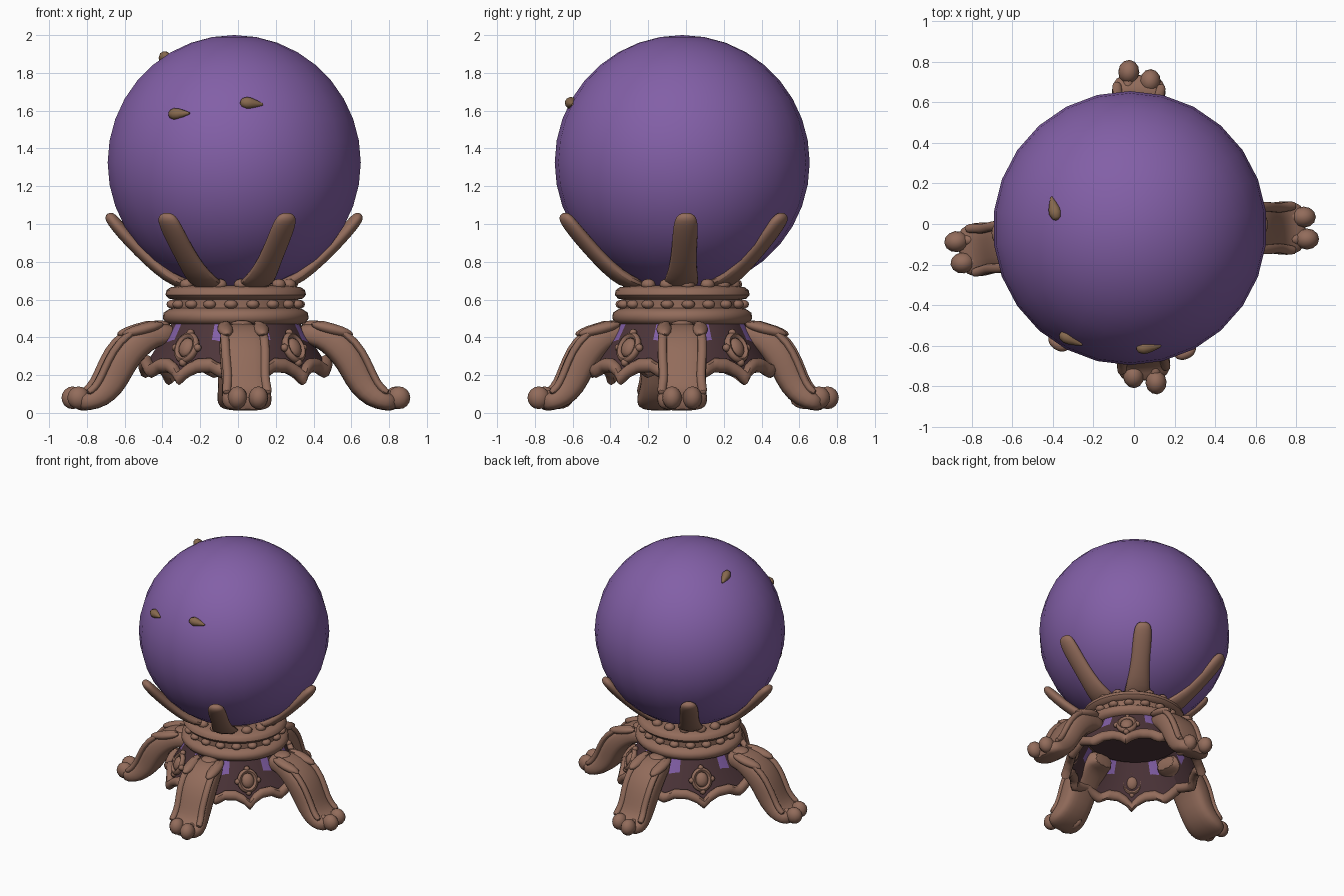
import bpy, bmesh, math
from mathutils import Vector, Matrix

if "Cube" in bpy.data.objects:
    bpy.data.objects.remove(bpy.data.objects["Cube"])

def material(name, rgb):
    m = bpy.data.materials.new(name)
    m.diffuse_color = (*rgb, 1)
    m.use_nodes = True
    m.node_tree.nodes["Principled BSDF"].inputs["Base Color"].default_value = m.diffuse_color
    return m

PURPLE = material("purple_glass", (0.225, 0.115, 0.385))
BROWN = material("carved_brown", (0.29, 0.15, 0.105))
DARK = material("dark_panel", (0.075, 0.036, 0.042))
OLIVE = material("olive_brown", (0.24, 0.14, 0.075))

BASE = Vector((-0.012, -0.02, 0))
BALL, BALL_R = Vector((-0.02, -0.02, 1.325)), 0.675
UP = Vector((0, 0, 1))

def finish(bm, name, mats, subdiv=0, angle=50):
    me = bpy.data.meshes.new(name)
    bm.to_mesh(me)
    bm.free()
    ob = bpy.data.objects.new(name, me)
    bpy.context.collection.objects.link(ob)
    for m in mats:
        me.materials.append(m)
    if subdiv:
        ob.modifiers.new("soften", 'SUBSURF').levels = subdiv
        ob.modifiers["soften"].render_levels = subdiv
    bpy.ops.object.select_all(action='DESELECT')
    ob.select_set(True)
    bpy.context.view_layer.objects.active = ob
    bpy.ops.object.shade_smooth_by_angle(angle=math.radians(angle))
    return ob

def frame(pos, x, y, z):
    m = Matrix((x, y, z)).transposed().to_4x4()
    m.translation = pos
    return m

def blob(bm, mat, size, seg=12, rings=8):
    bmesh.ops.create_uvsphere(bm, u_segments=seg, v_segments=rings, radius=1,
                              matrix=mat @ Matrix.Diagonal((*size, 1)))

def circle(n):
    return [2 * math.pi * k / n for k in range(n)]

def skin(bm, rings, closed=False):
    """Join vertex rings into a tube, capped unless it closes on itself."""
    rows = [[bm.verts.new(p) for p in r] for r in rings]
    n = len(rows[0])
    pairs = list(zip(rows, rows[1:])) + ([(rows[-1], rows[0])] if closed else [])
    for a, b in pairs:
        for i in range(n):
            bm.faces.new((a[i], a[(i + 1) % n], b[(i + 1) % n], b[i]))
    if not closed:
        bm.faces.new(rows[0][::-1])
        bm.faces.new(rows[-1])
    bmesh.ops.recalc_face_normals(bm, faces=bm.faces)

def axes(ang):
    return (Vector((math.cos(ang), math.sin(ang), 0)),
            Vector((-math.sin(ang), math.cos(ang), 0)))

def normals(path):
    """Outward side of a path in the radius-height plane."""
    out = []
    for i in range(len(path)):
        a, b = path[max(i - 1, 0)], path[min(i + 1, len(path) - 1)]
        out.append(Vector((-(b[1] - a[1]), b[0] - a[0])).normalized())
    return out

def rib(bm, path, ang, centre, scale=1, power=1.0, sides=12):
    """Sweep rounded sections along (radius, height, half width, half depth, shift)."""
    out, lat = axes(ang)
    rings = []
    for (r, z, w, d, s), n in zip(path, normals(path)):
        c = centre + out * r * scale + UP * z + lat * s
        nv = out * n.x + UP * n.y
        ring = []
        for k in range(sides):
            t = 2 * math.pi * (k + 0.5) / sides
            u, v = math.cos(t), math.sin(t)
            ring.append(c + lat * w * math.copysign(abs(u) ** power, u)
                        + nv * d * math.copysign(abs(v) ** power, v))
        rings.append(ring)
    skin(bm, rings)

# Glass ball
bm = bmesh.new()
bmesh.ops.create_uvsphere(bm, u_segments=26, v_segments=18, radius=BALL_R,
                          matrix=Matrix.Translation(BALL))
finish(bm, "ball", [PURPLE])

# Teardrops lying on the ball: position, direction of the tip
drops = [((-0.315, -0.57, 1.585), (1, 0, -0.15)), ((0.07, -0.61, 1.64), (1, 0, -0.05)),
         ((-0.395, 0.075, 1.88), (-0.45, 1, 0))]
bm = bmesh.new()
for pos, tip in drops:
    n = (Vector(pos) - BALL).normalized()
    t = Vector(tip)
    t = (t - n * t.dot(n)).normalized()
    s = n.cross(t)
    c = BALL + n * (BALL_R - 0.003)
    rings = []
    for x, r in ((-0.058, 0.008), (-0.05, 0.022), (-0.025, 0.032), (0, 0.029),
                 (0.03, 0.019), (0.064, 0.005)):
        rings.append([c + t * x + (s * math.cos(a) + n * math.sin(a)) * r for a in circle(10)])
    skin(bm, rings)
finish(bm, "teardrops", [OLIVE])

# Turned collar, slightly narrower front to back
def collar_point(a, r, z):
    return BASE + Vector((0.985 * r * math.cos(a), 0.945 * r * math.sin(a), z))

profile = [(0.33, 0.465), (0.375, 0.475), (0.392, 0.50), (0.388, 0.53), (0.36, 0.548),
           (0.335, 0.555), (0.335, 0.60), (0.36, 0.605), (0.378, 0.625), (0.372, 0.65),
           (0.35, 0.665), (0.28, 0.675), (0.2, 0.67), (0.25, 0.60), (0.27, 0.48)]
bm = bmesh.new()
skin(bm, [[collar_point(a, r, z) for r, z in profile] for a in circle(40)], closed=True)
finish(bm, "collar", [BROWN])

# Dark floor closing the collar from below
bm = bmesh.new()
bm.faces.new([bm.verts.new(collar_point(a, 0.34, 0.462)) for a in circle(40)])
finish(bm, "collar_floor", [DARK])

# Beads around and on top of the collar
bm = bmesh.new()
for count, r, z, size in ((18, 0.342, 0.575, (0.032, 0.036, 0.024)),
                          (16, 0.30, 0.68, (0.036, 0.04, 0.03))):
    for a in circle(count):
        o, l = axes(a + 0.1)
        blob(bm, frame(collar_point(a + 0.1, r, z), o, l, UP), size, 10, 6)
finish(bm, "collar_beads", [BROWN])

# Six claws holding the ball
claw = [(0.22, 0.675, 0.10, 0.03, 0), (0.31, 0.70, 0.095, 0.038, 0), (0.40, 0.765, 0.076, 0.038, 0),
        (0.50, 0.86, 0.068, 0.038, 0), (0.59, 0.955, 0.07, 0.038, 0),
        (0.645, 1.02, 0.064, 0.035, 0), (0.662, 1.043, 0.048, 0.028, 0), (0.67, 1.055, 0.02, 0.012, 0)]
bm = bmesh.new()
for deg in (4, 57, 123, 180, 237, 295):
    rib(bm, claw, math.radians(deg), Vector((-0.02, -0.045, 0)))
finish(bm, "claws", [BROWN], subdiv=1)

# Four scrolled legs: angle, reach, how far one toe leads the other
legs = [(0, 1.0, -0.008), (87, 0.88, 0.02), (188, 1.0, -0.008), (275, 0.88, 0.02)]
leg = [(0.32, 0.41, 0.095, 0.055, 0), (0.40, 0.42, 0.105, 0.06, 0), (0.49, 0.40, 0.128, 0.08, 0),
       (0.58, 0.325, 0.135, 0.088, 0), (0.63, 0.24, 0.132, 0.084, 0), (0.67, 0.155, 0.125, 0.08, 0),
       (0.73, 0.085, 0.135, 0.066, 0), (0.80, 0.058, 0.138, 0.05, 0), (0.86, 0.05, 0.10, 0.042, 0)]
bm_leg, bm_rim, bm_toe, bm_ear = (bmesh.new() for _ in range(4))
for deg, reach, lead in legs:
    ang = math.radians(deg)
    o, l = axes(ang)
    rib(bm_leg, leg, ang, BASE, reach, 0.6)
    for side in (-1, 1):
        # raised rim along each front edge
        rim = [(r + n.x * d * 0.9, z + n.y * d * 0.9, 0.026, 0.022, side * (w - 0.028))
               for (r, z, w, d, s), n in zip(leg, normals(leg))][1:-1]
        rib(bm_rim, rim, ang, BASE, reach, sides=8)
        # round toes
        p = BASE + o * (0.908 * reach - 0.052 + side * lead) + l * side * 0.054 + UP * 0.08
        blob(bm_toe, frame(p, o, l, UP), (0.06, 0.052, 0.06))
        blob(bm_toe, frame(p - o * 0.07 - UP * 0.01, o, l, UP), (0.08, 0.036, 0.05))
        # curled ears at the shoulder
        d = (o - UP * 0.25).normalized()
        p = BASE + o * 0.51 * reach + l * side * 0.095 + UP * 0.443
        blob(bm_ear, frame(p, d, l, d.cross(l)), (0.115, 0.042, 0.03))
    # knob under the collar
    blob(bm_ear, frame(BASE + o * 0.41 * reach + UP * 0.468, o, l, UP), (0.06, 0.06, 0.022))
finish(bm_leg, "legs", [BROWN], subdiv=1)
finish(bm_rim, "leg_rims", [BROWN], subdiv=1)
finish(bm_toe, "toes", [BROWN])
finish(bm_ear, "leg_ears", [BROWN])

def edge_height(u):
    """Scalloped lower edge: cusp at the middle (u=0), dipping beside the legs."""
    pts = [(0, 0.185), (0.12, 0.225), (0.28, 0.25), (0.5, 0.252), (0.66, 0.222), (0.8, 0.24), (1, 0.27)]
    for (a, za), (b, zb) in zip(pts, pts[1:]):
        if u <= b:
            return za + (zb - za) * (u - a) / (b - a)
    return pts[-1][1]

def apron_point(ang, u, z, lift=0):
    r = 0.34 + (0.47 - z) * 0.48 + u * u * 0.16 * (0.50 - z) + lift
    return BASE + axes(ang)[0] * r + UP * z

# Aprons between the legs: dark panels, mouldings, medallions
bm_panel, bm_mould, bm_med = (bmesh.new() for _ in range(3))
STEPS, ROWS = 36, 5
angles = [a for a, *_ in legs] + [360]
for a0, a1 in zip(angles, angles[1:]):
    grid, rings = [], []
    for i in range(STEPS + 1):
        t = i / STEPS
        u = abs(2 * t - 1)
        ang = math.radians(a0 + (a1 - a0) * t)
        low = edge_height(u)
        grid.append([bm_panel.verts.new(apron_point(ang, u, low + (0.475 - low) * j / ROWS))
                     for j in range(ROWS + 1)])
        c, o = apron_point(ang, u, low, 0.004), axes(ang)[0]
        rings.append([c + o * 0.034 * math.cos(q) + UP * 0.038 * math.sin(q) for q in circle(8)])
    for i in range(STEPS):
        u = abs(2 * (i + 0.5) / STEPS - 1)
        for j in range(ROWS):
            f = bm_panel.faces.new((grid[i][j], grid[i + 1][j], grid[i + 1][j + 1], grid[i][j + 1]))
            # glass shows through in the upper corners
            f.material_index = 1 if j >= 3 and 0.42 < u < 0.68 else 0
    skin(bm_mould, rings)
    # medallion with oval frame and leaf tips
    mid = math.radians((a0 + a1) / 2)
    o, l = axes(mid)
    n = (o * 0.92 + UP * 0.39).normalized()
    m = frame(apron_point(mid, 0, 0.345, 0.018), l, n.cross(l), n)
    blob(bm_med, m, (0.046, 0.055, 0.03))
    skin(bm_med, [[m @ Vector(((0.060 + 0.017 * math.cos(q)) * math.cos(p),
                               (0.070 + 0.017 * math.cos(q)) * math.sin(p), 0.02 * math.sin(q)))
                   for q in circle(8)] for p in circle(20)], closed=True)
    for x, y in ((0, 0.085), (0, -0.085), (0.074, 0), (-0.074, 0)):
        blob(bm_med, m @ Matrix.Translation((x, y, 0)), (0.022, 0.022, 0.02), 8, 6)
finish(bm_panel, "apron_panels", [DARK, PURPLE])
finish(bm_mould, "apron_mouldings", [BROWN])
finish(bm_med, "medallions", [BROWN])
